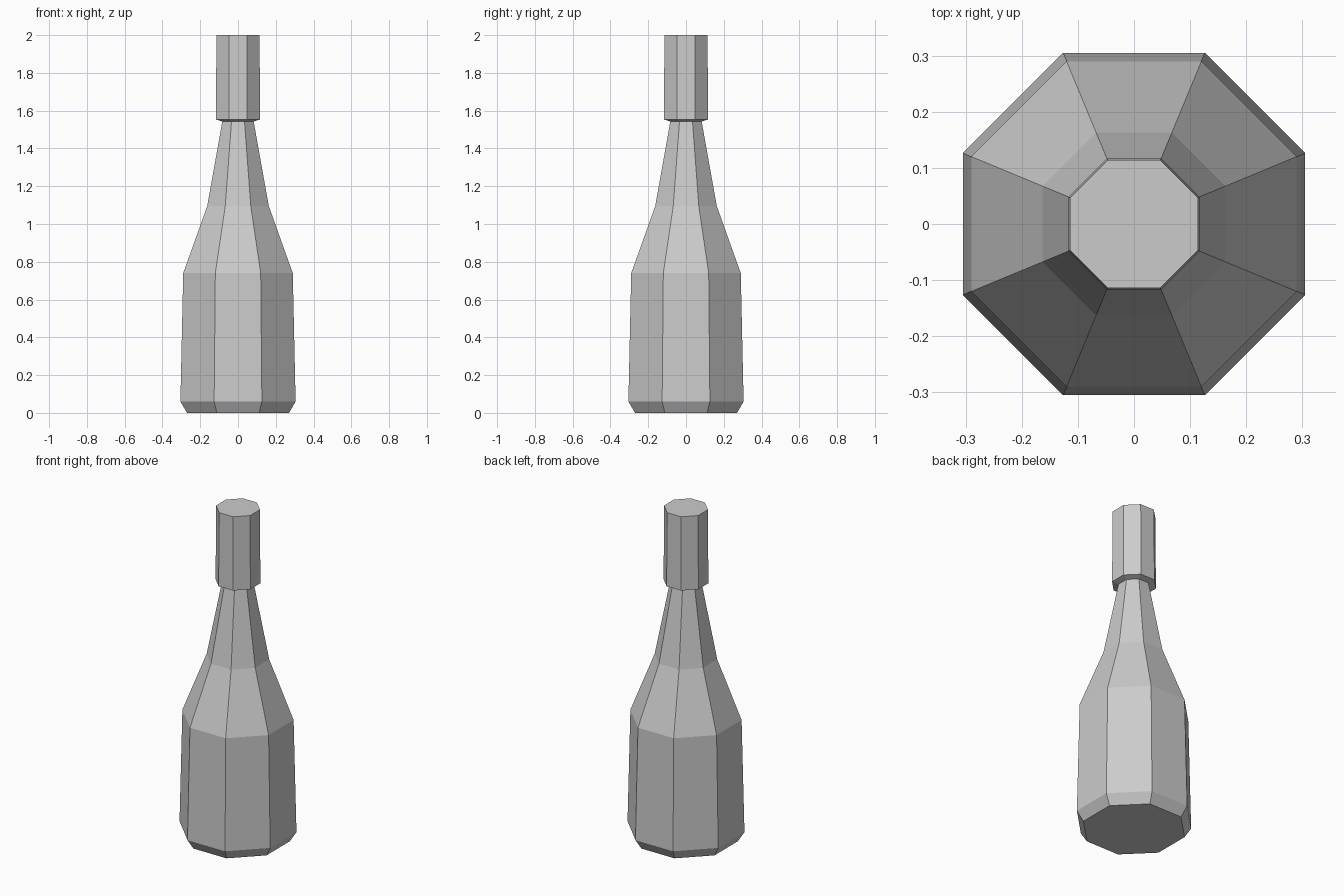
import bpy
import bmesh
from math import cos, sin, pi

cube = bpy.data.objects.get("Cube")
if cube:
    bpy.data.objects.remove(cube, do_unlink=True)

SIDES = 8

# Plain grey for the whole bottle
grey = bpy.data.materials.new("plain_grey")
grey.use_nodes = True
colour = (0.6, 0.6, 0.6, 1)
grey.diffuse_color = colour
grey.node_tree.nodes["Principled BSDF"].inputs["Base Color"].default_value = colour


def lathe(name, profile):
    """Closed octagonal solid from (flat-to-centre distance, height) pairs."""
    bm = bmesh.new()
    rings = []
    for flat, z in profile:
        r = flat / cos(pi / SIDES)
        angles = [(i + 0.5) * 2 * pi / SIDES for i in range(SIDES)]
        rings.append([bm.verts.new((r * cos(a), r * sin(a), z)) for a in angles])
    for low, high in zip(rings, rings[1:]):
        for i in range(SIDES):
            j = (i + 1) % SIDES
            bm.faces.new((low[i], low[j], high[j], high[i]))
    bm.faces.new(rings[0][::-1])
    bm.faces.new(rings[-1])
    mesh = bpy.data.meshes.new(name)
    bm.to_mesh(mesh)
    bm.free()
    mesh.materials.append(grey)
    obj = bpy.data.objects.new(name, mesh)
    bpy.context.collection.objects.link(obj)
    return obj


# Body with chamfered base, sloping shoulder and tapering neck
lathe("bottle_body", [(0.27, 0), (0.305, 0.06), (0.29, 0.74),
                      (0.163, 1.095), (0.08, 1.56)])

# Cap sleeve with a small chamfer underneath
lathe("bottle_cap", [(0.08, 1.542), (0.117, 1.553), (0.114, 2.0)])
